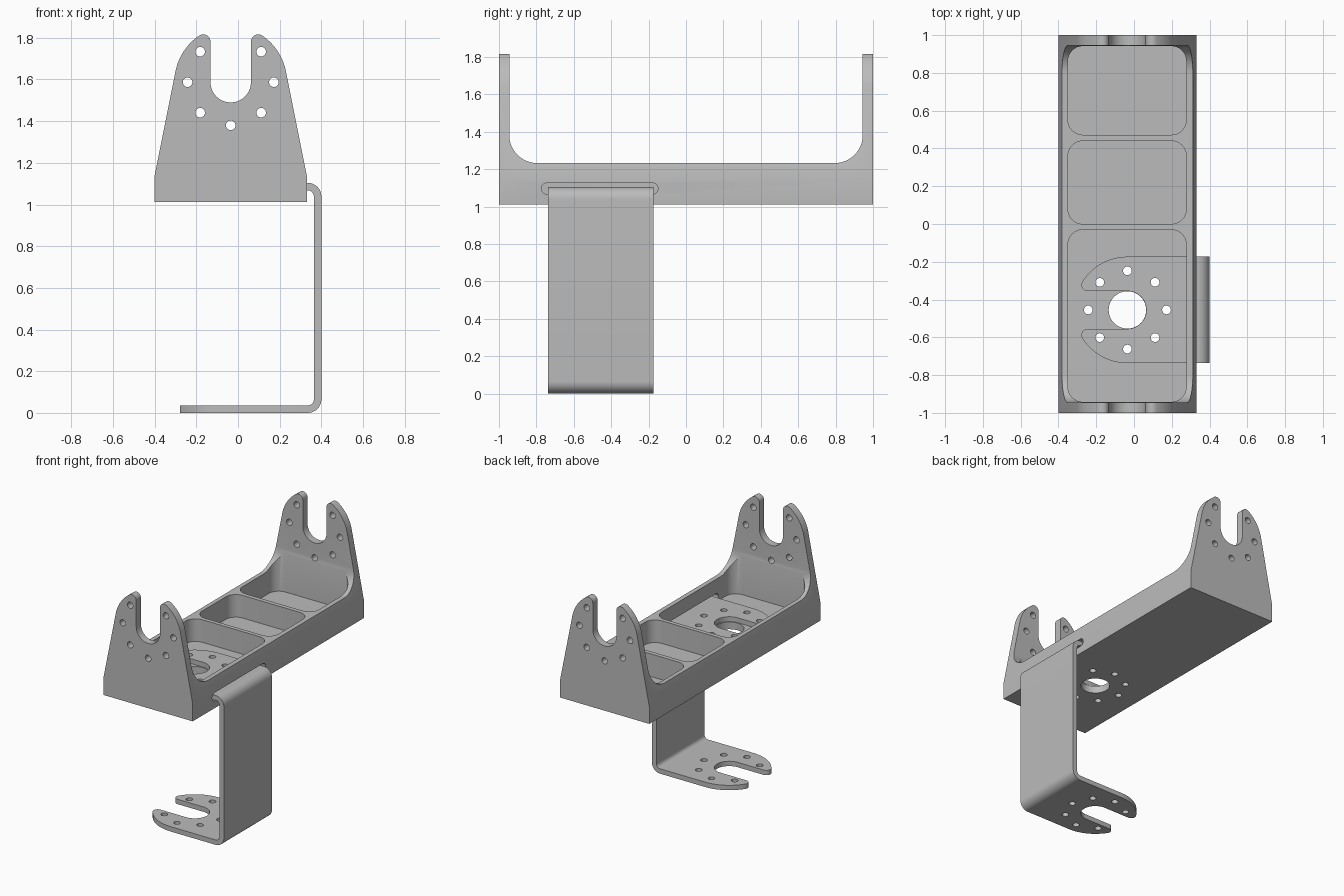
import bpy, bmesh
from math import pi, sin, cos, sqrt, atan2, acos, hypot

if "Cube" in bpy.data.objects:
    bpy.data.objects.remove(bpy.data.objects["Cube"])

grey = bpy.data.materials.new("plain grey")
grey.use_nodes = True
grey.diffuse_color = (0.5, 0.5, 0.5, 1)
grey.node_tree.nodes["Principled BSDF"].inputs["Base Color"].default_value = (0.5, 0.5, 0.5, 1)

# Maps a 2D point plus a depth to 3D, for extrusion along each axis
MAP = {"x": lambda a, b, d: (d, a, b),
       "y": lambda a, b, d: (a, d, b),
       "z": lambda a, b, d: (a, b, d)}


def prism(name, outlines, axis, lo, hi):
    """Extrude closed 2D outlines along an axis."""
    bm = bmesh.new()
    for pts in outlines:
        base = [bm.verts.new(MAP[axis](a, b, lo)) for a, b in pts]
        top = [bm.verts.new(MAP[axis](a, b, hi)) for a, b in pts]
        bm.faces.new(base)
        bm.faces.new(top[::-1])
        for i in range(len(pts)):
            bm.faces.new((base[i - 1], top[i - 1], top[i], base[i]))
    bmesh.ops.recalc_face_normals(bm, faces=bm.faces)
    mesh = bpy.data.meshes.new(name)
    bm.to_mesh(mesh)
    bm.free()
    mesh.materials.append(grey)
    obj = bpy.data.objects.new(name, mesh)
    bpy.context.collection.objects.link(obj)
    return obj


def combine(obj, cutters, operation="DIFFERENCE"):
    """Apply booleans one by one."""
    bpy.context.view_layer.objects.active = obj
    for cutter in cutters:
        mod = obj.modifiers.new("cut", "BOOLEAN")
        mod.operation = operation
        mod.solver = "EXACT"
        mod.object = cutter
        bpy.ops.object.modifier_apply(modifier=mod.name)


def arc(cx, cy, r, start, end, n=12):
    return [(cx + r * cos(start + (end - start) * i / n),
             cy + r * sin(start + (end - start) * i / n)) for i in range(n + 1)]


def circle(cx, cy, r, n=32):
    return arc(cx, cy, r, 0, 2 * pi, n)[:-1]


def rounded_rect(x0, x1, y0, y1, r):
    corners = [(x1 - r, y1 - r), (x0 + r, y1 - r), (x0 + r, y0 + r), (x1 - r, y0 + r)]
    return [p for i, (cx, cy) in enumerate(corners)
            for p in arc(cx, cy, r, i * pi / 2, (i + 1) * pi / 2, 8)]


def bolt_circle(cx, cy):
    """Eight small holes around a centre."""
    return [circle(cx + 0.207 * cos(i * pi / 4), cy + 0.207 * sin(i * pi / 4), 0.023, 24)
            for i in range(8)]


def fork(R, slot, tip, base, start):
    """Symmetric fork around the origin, with its slot open towards +v."""
    u = slot + tip
    v = sqrt((R - tip) ** 2 - u ** 2)
    lean = atan2(v, u)
    half = (base + arc(0, 0, R, start, lean, 16) + arc(u, v, tip, lean, pi, 10)[1:]
            + arc(0, 0, slot, 0, -pi / 2, 16))
    return half + [(-a, b) for a, b in half[-2::-1]]


MID_X, MID_Y, EYE_Z = -0.035, -0.455, 1.587
FLOOR = 1.065

# Cradle: forked front silhouette along the whole length
knee = (0.365, 1.14 - EYE_Z)
tangent = atan2(knee[1], knee[0]) + acos(0.27 / hypot(*knee))
shape = fork(0.27, 0.097, 0.035, [(0.365, 1.012 - EYE_Z), knee], tangent)
cradle = prism("cradle", [[(a + MID_X, b + EYE_Z) for a, b in shape]], "y", -1, 1)

# Space between the end plates, with filleted lower corners
wall, rim, fil = 0.945, 1.232, 0.15
right = arc(wall - fil, rim + fil, fil, -pi / 2, 0, 12) + [(wall, 2)]
gap = prism("gap_cutter", [right + [(-a, b) for a, b in right[::-1]]], "x", -1, 1)

# Three pockets, the strap slot and the holes
pockets = prism("pocket_cutter", [rounded_rect(-0.35, 0.277, y0, y1, 0.08) for y0, y1 in
                ((-0.942, -0.03), (0, 0.44), (0.472, 0.942))], "z", FLOOR, 2)
slot = prism("slot_cutter", [rounded_rect(-0.773, -0.15, FLOOR + 0.001, 1.126, 0.03)],
             "x", 0.26, 0.6)
plate_holes = prism("plate_hole_cutter", bolt_circle(MID_X, EYE_Z), "y", -1.1, 1.1)
floor_holes = prism("floor_hole_cutter", bolt_circle(MID_X, MID_Y), "z", -0.1, 1.2)
bore = prism("bore_cutter", [circle(MID_X, MID_Y, 0.099, 48)], "z", 0.9, 1.2)
combine(cradle, [gap, pockets, slot, plate_holes, floor_holes, bore])

# Strap bracket: bent sheet, trimmed to a forked plan at both ends
top, thick, bend, out = 1.104, 0.036, 0.065, 0.40
inner = bend - thick
cx = out - bend
outside = [(-0.4, 0)] + arc(cx, bend, bend, -pi / 2, 0) + arc(cx, top - bend, bend, 0, pi / 2)
inside = arc(cx, top - bend, inner, pi / 2, 0) + arc(cx, bend, inner, 0, -pi / 2)
sheet = outside + [(-0.4, top), (-0.4, top - thick)] + inside + [(-0.4, thick)]
bracket = prism("strap_bracket", [sheet], "y", -0.9, 0)
plan = fork(0.282, 0.1, 0.033, [(0.282, -0.6)], 0)
trim = prism("trim_cutter", [[(MID_X - b, MID_Y + a) for a, b in plan]], "z", -0.2, 1.3)
combine(bracket, [trim], "INTERSECT")
combine(bracket, [floor_holes])

for cutter in (gap, pockets, slot, plate_holes, floor_holes, bore, trim):
    bpy.data.objects.remove(cutter)

# Smooth curves, keep hard edges
for obj in (cradle, bracket):
    bpy.ops.object.select_all(action="DESELECT")
    obj.select_set(True)
    bpy.context.view_layer.objects.active = obj
    bpy.ops.object.shade_smooth_by_angle(angle=pi / 6)
